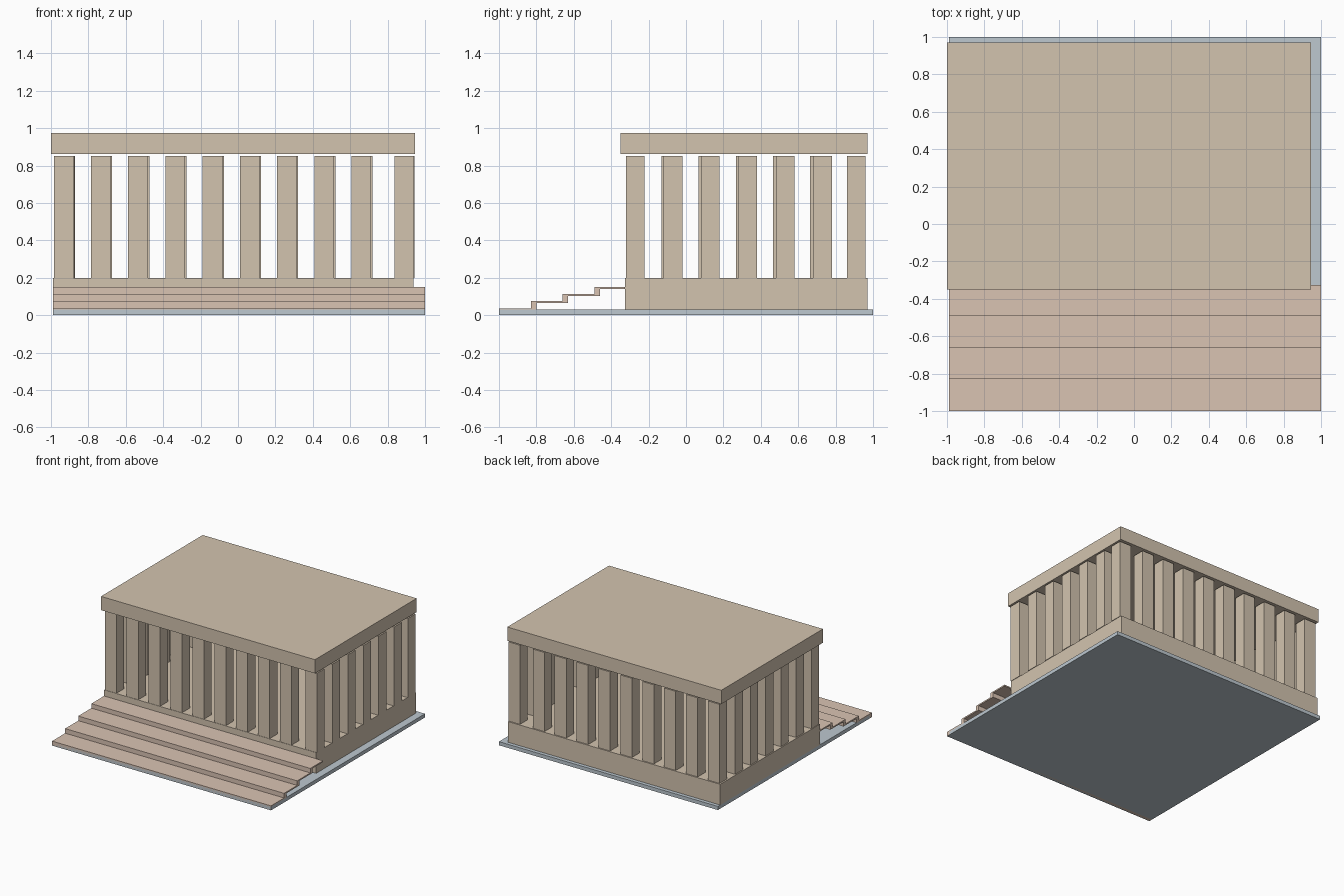
import bpy

if "Cube" in bpy.data.objects:
    bpy.data.objects.remove(bpy.data.objects["Cube"])


def material(name, rgb):
    m = bpy.data.materials.new(name)
    m.diffuse_color = (*rgb, 1)
    m.use_nodes = True
    m.node_tree.nodes["Principled BSDF"].inputs["Base Color"].default_value = m.diffuse_color
    return m


STONE = material("stone", (0.65, 0.55, 0.43))
STEP = material("step_stone", (0.70, 0.55, 0.45))
GREY = material("slab_grey", (0.51, 0.58, 0.63))


def add_mesh(name, verts, faces, mat):
    mesh = bpy.data.meshes.new(name)
    mesh.from_pydata(verts, [], faces)
    mesh.materials.append(mat)
    obj = bpy.data.objects.new(name, mesh)
    bpy.context.collection.objects.link(obj)
    return obj


def extrude_x(name, profile, x0, x1, mat):
    """Extrude a counter-clockwise (y, z) profile along x."""
    n = len(profile)
    verts = [(x, y, z) for x in (x0, x1) for y, z in profile]
    faces = [tuple(range(n - 1, -1, -1)), tuple(range(n, 2 * n))]
    faces += [(i, (i + 1) % n, n + (i + 1) % n, n + i) for i in range(n)]
    return add_mesh(name, verts, faces, mat)


def box(name, x0, x1, y0, y1, z0, z1, mat=STONE):
    return extrude_x(name, [(y0, z0), (y1, z0), (y1, z1), (y0, z1)], x0, x1, mat)


def column(name, x, y, wx=0.105, wy=0.1):
    box(name, x, x + wx, y, y + wy, 0.2, 0.85)


# Ground slab, platform and flat roof
box("ground_slab", -0.99, 1.0, -1.0, 1.0, 0.0, 0.03, GREY)
box("platform", -0.99, 0.938, -0.325, 0.97, 0.03, 0.2)
box("roof", -1.0, 0.945, -0.35, 0.97, 0.862, 0.975)

# Folded stair sheet: upper outline climbs, underside runs back down
nose = [-1.0, -0.83, -0.66, -0.49]
tops = [0.037, 0.075, 0.113, 0.15]
upper, under = [], []
for i, (y, z) in enumerate(zip(nose, tops)):
    low = tops[i - 1] if i else 0.0
    upper += [(y, low), (y, z)]
    foot = tops[i - 1] - 0.011 if i else 0.0
    under += [(y + 0.03, foot), (y + 0.03, z - 0.011)]
upper.append((-0.325, tops[-1]))
under.append((-0.325, tops[-1] - 0.011))
extrude_x("stairs", under + upper[::-1], -0.99, 1.0, STEP)

# Front and back colonnades, with the right-hand corner column set wider
for i in range(9):
    column("front_column", -0.985 + 0.199 * i, -0.322)
    column("back_column", -0.977 + 0.199 * i, 0.86)
column("front_column", 0.837, -0.322)
column("back_column", 0.837, 0.86)

# Side colonnades between the corners
for i in range(5):
    column("left_column", -0.983 + 0.003, -0.13 + 0.198 * i)
    column("right_column", 0.838, -0.12 + 0.2 * i)
